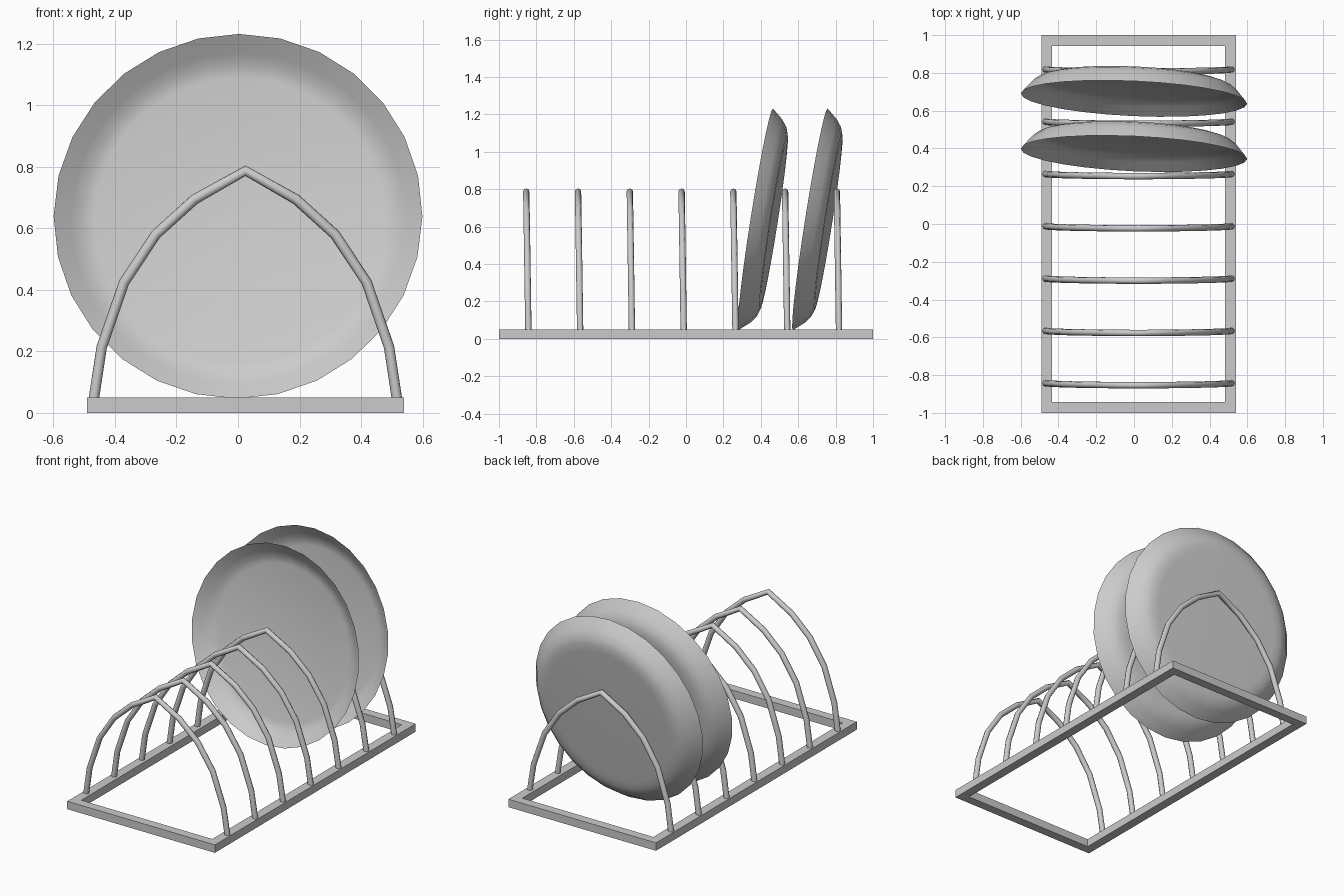
import bpy, bmesh, math
from mathutils import Matrix

if "Cube" in bpy.data.objects:
    bpy.data.objects.remove(bpy.data.objects["Cube"])

CX = 0.024  # centre line of the rack


def add_object(name, data):
    ob = bpy.data.objects.new(name, data)
    bpy.context.collection.objects.link(ob)
    return ob


def smooth(ob, degrees):
    bpy.ops.object.select_all(action='DESELECT')
    ob.select_set(True)
    bpy.context.view_layer.objects.active = ob
    bpy.ops.object.shade_smooth_by_angle(angle=math.radians(degrees))


# Base frame: rectangular ring
bm = bmesh.new()
corners = [(-1, -1), (1, -1), (1, 1), (-1, 1)]
outer = [[bm.verts.new((CX + sx * 0.515, sy * 1.0, z)) for sx, sy in corners] for z in (0, 0.05)]
inner = [[bm.verts.new((CX + sx * 0.457, sy * 0.943, z)) for sx, sy in corners] for z in (0, 0.05)]
for i in range(4):
    j = (i + 1) % 4
    bm.faces.new((outer[0][i], outer[0][j], outer[1][j], outer[1][i]))
    bm.faces.new((inner[0][j], inner[0][i], inner[1][i], inner[1][j]))
    bm.faces.new((outer[1][i], outer[1][j], inner[1][j], inner[1][i]))
    bm.faces.new((outer[0][j], outer[0][i], inner[0][i], inner[0][j]))
bmesh.ops.recalc_face_normals(bm, faces=bm.faces)
mesh = bpy.data.meshes.new("base_frame")
bm.to_mesh(mesh)
bm.free()
add_object("base_frame", mesh)

# Wire arches: one bent tube repeated along the frame
half = [(0.495, 0.03), (0.467, 0.214), (0.394, 0.425), (0.291, 0.58), (0.165, 0.694)]
path = [(-x, z) for x, z in half] + [(0, 0.787)] + [(x, z) for x, z in reversed(half)]
curve = bpy.data.curves.new("arch", 'CURVE')
curve.dimensions = '3D'
curve.bevel_depth = 0.017
curve.bevel_resolution = 2
curve.use_fill_caps = True
spline = curve.splines.new('POLY')
spline.points.add(len(path) - 1)
for p, (x, z) in zip(spline.points, path):
    p.co = (CX + x, -0.012 * z / 0.787, z, 1)
spline.use_smooth = True
for i in range(7):
    add_object(f"arch_{i + 1}", curve).location.y = -0.842 + i * 0.2768

# Plates: lathed profile of (radius, depth behind the rim)
SIDES = 28
profile = [(0.43, 0.1), (0.475, 0.098), (0.515, 0.085), (0.55, 0.058), (0.6, 0.0),
           (0.545, 0.042), (0.51, 0.068), (0.47, 0.078)]
bm = bmesh.new()
rings = [[bm.verts.new((r * math.sin(2 * math.pi * k / SIDES), d, r * math.cos(2 * math.pi * k / SIDES)))
          for k in range(SIDES)] for r, d in profile]
for a, b in zip(rings, rings[1:]):
    for k in range(SIDES):
        n = (k + 1) % SIDES
        bm.faces.new((a[k], a[n], b[n], b[k]))
bm.faces.new(rings[0])
bm.faces.new(rings[-1])
bmesh.ops.recalc_face_normals(bm, faces=bm.faces)
mesh = bpy.data.meshes.new("plate")
bm.to_mesh(mesh)
bm.free()
tilt = Matrix.Rotation(math.radians(-2.6), 4, 'Z') @ Matrix.Rotation(math.radians(-8.9), 4, 'X')
for i, y in enumerate((0.372, 0.664)):
    plate = add_object(f"plate_{i + 1}", mesh)
    plate.matrix_world = Matrix.Translation((0, y, 0.639)) @ tilt
smooth(bpy.data.objects["plate_1"], 40)
